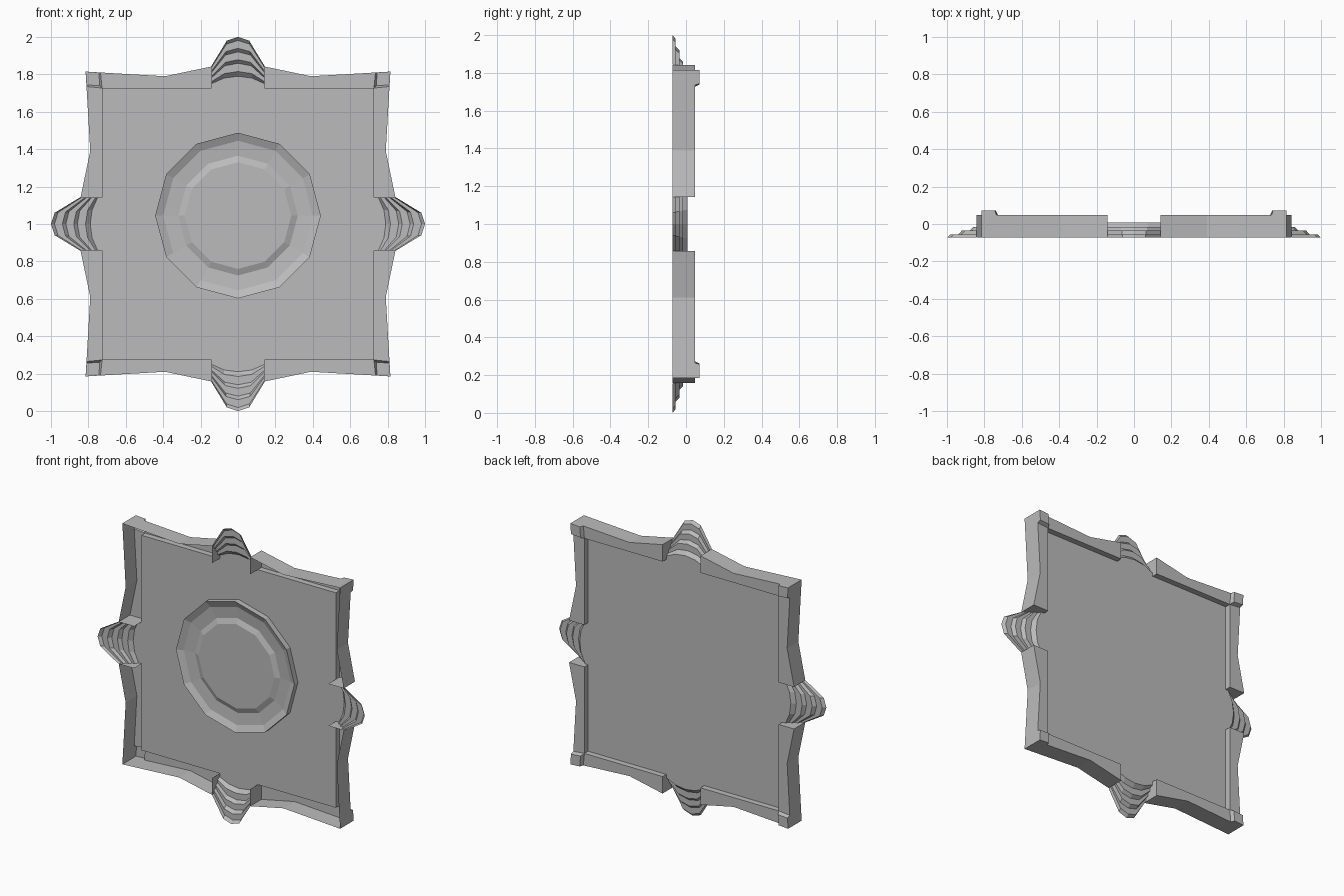
import bpy, bmesh, math

if "Cube" in bpy.data.objects:
    bpy.data.objects.remove(bpy.data.objects["Cube"])

FRONT, RIM, BACK, PANEL = -0.0725, 0.0475, 0.0725, 0.008
INNER, NOTCH = 0.727, 0.142

grey = bpy.data.materials.new("stone_grey")
grey.diffuse_color = (0.5, 0.5, 0.5, 1)
grey.use_nodes = True
grey.node_tree.nodes["Principled BSDF"].inputs["Base Color"].default_value = grey.diffuse_color


def make(name, faces):
    """Build an object from faces given as lists of points, welding shared corners."""
    bm = bmesh.new()
    for f in faces:
        bm.faces.new([bm.verts.new(p) for p in f])
    bmesh.ops.remove_doubles(bm, verts=bm.verts, dist=0.0005)
    bmesh.ops.recalc_face_normals(bm, faces=bm.faces)
    mesh = bpy.data.meshes.new(name)
    bm.to_mesh(mesh)
    bm.free()
    mesh.materials.append(grey)
    ob = bpy.data.objects.new(name, mesh)
    bpy.context.collection.objects.link(ob)
    return ob


def eightfold(faces):
    """Mirror one half side and repeat it on all four sides; points are (along, out, depth)."""
    out = []
    for k in range(4):
        c, s = round(math.cos(k * math.pi / 2)), round(math.sin(k * math.pi / 2))
        for m in (1, -1):
            for f in faces:
                pts = [(m * u * c - v * s, d, 1 + m * u * s + v * c) for u, v, d in f]
                out.append(pts[::m])
    return out


def wall(a, b, d0, d1):
    return [(*a, d0), (*b, d0), (*b, d1), (*a, d1)]


# Thin back panel
r = INNER
make("panel", [[(-r, PANEL, 1 - r), (r, PANEL, 1 - r), (r, PANEL, 1 + r), (-r, PANEL, 1 + r)]])

# Hollow frame with wavy outer wall, open towards the front
A, B, C = (0.815, 0.815), (0.735, 0.81), (INNER, INNER)
mid, tip = (0.39, 0.79), (NOTCH, 0.842)
mid_in, tip_in = (0.39, INNER), (NOTCH, INNER)
frame = [
    wall(tip, mid, FRONT, RIM), wall(mid, B, FRONT, RIM), wall(B, A, FRONT, RIM),
    [(*p, RIM) for p in (tip, mid, mid_in, tip_in)],
    [(*p, RIM) for p in (mid, B, C, mid_in)],
    wall(tip_in, mid_in, PANEL, RIM), wall(mid_in, C, PANEL, RIM),
    wall(tip_in, tip, FRONT, RIM),
]
make("frame", eightfold(frame))

# Raised corner caps on the back
B2, C2 = (0.744, 0.81), (0.739, 0.739)
cap = [
    [(*B, RIM), (*A, RIM), (*A, BACK), (*B2, BACK)],
    [(*C, RIM), (*B, RIM), (*B2, BACK), (*C2, BACK)],
    [(*A, BACK), (*C2, BACK), (*B2, BACK)],
]
make("corner_caps", eightfold(cap))

# Terraced shell fans: (inward progress, depth) of each contour
steps = [(0, FRONT), (0.09, -0.055), (0.29, -0.055), (0.38, -0.035),
         (0.58, -0.035), (0.67, -0.015), (0.88, -0.015), (1, PANEL)]


def contour(t, d):
    def mix(a, b):
        return a + (b - a) * t
    return [(0, mix(2.0, 1.79) - 1, d),
            (mix(0.06, 0.075), mix(1.98, 1.78) - 1, d),
            (NOTCH, mix(1.845, 1.75) - 1, d)]


rows = [contour(t, d) for t, d in steps]
rows.append([(u, INNER, PANEL) for u in (0, 0.075, NOTCH)])
fan = [[a[i], a[i + 1], b[i + 1], b[i]] for a, b in zip(rows, rows[1:]) for i in range(2)]
make("shell_fans", eightfold(fan))

# Twelve-sided medallion: raised rim, shallow dish, bevelled centre
profile = [(0.443, PANEL), (0.443, -0.03), (0.40, -0.01), (0.32, -0.003), (0.285, -0.017)]
N = 12
rings = [[(q * math.sin(i * math.tau / N), d, 1.045 + q * math.cos(i * math.tau / N))
          for i in range(N)] for q, d in profile]
dish = [[a[i], a[(i + 1) % N], b[(i + 1) % N], b[i]]
        for a, b in zip(rings, rings[1:]) for i in range(N)]
dish.append(rings[-1])
make("medallion", dish)
